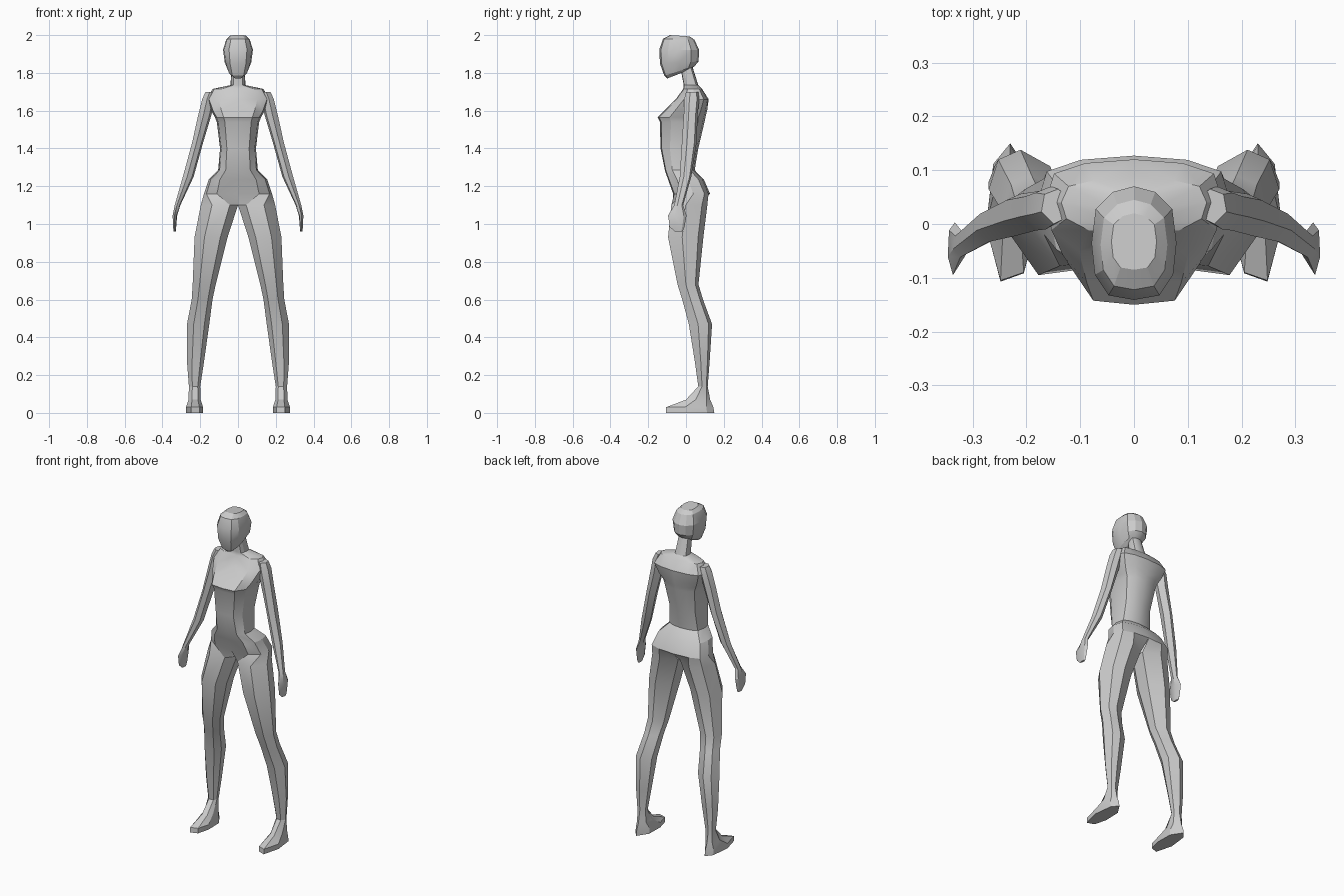
import bpy, bmesh, math

grey = bpy.data.materials.new("plain grey")
grey.diffuse_color = (0.6, 0.6, 0.6, 1)

# Section outlines as fractions of width and depth
HALF = [(0, 0), (.62, .03), (.93, .25), (1, .55), (.9, .85), (.55, .96), (0, 1)]
HEAD = [(0, 0), (.6, .04), (.92, .22), (1, .5), (.9, .8), (.5, .95), (0, 1)]
LEG = [(0, .35), (.22, .06), (.7, 0), (1, .4), (.85, .85), (.5, 1), (.03, .75)]
ARM = [(.15, .2), (.6, 0), (1, .35), (.9, .85), (.45, 1), (0, .65)]


def ring(bm, shape, zf, zb, x0, x1, yf, yb):
    return [bm.verts.new((x0 + u * (x1 - x0), yf + t * (yb - yf), zf + t * (zb - zf)))
            for u, t in shape]


def bridge(bm, rings, closed):
    for a, b in zip(rings, rings[1:]):
        n = len(a)
        for i in range(n if closed else n - 1):
            j = (i + 1) % n
            bm.faces.new((a[i], a[j], b[j], b[i]))


def finish(bm, name, angle=25):
    bmesh.ops.recalc_face_normals(bm, faces=bm.faces[:])
    mesh = bpy.data.meshes.new(name)
    bm.to_mesh(mesh)
    bm.free()
    mesh.materials.append(grey)
    obj = bpy.data.objects.new(name, mesh)
    bpy.context.collection.objects.link(obj)
    mirror = obj.modifiers.new("mirror", 'MIRROR')
    mirror.merge_threshold = 0.0005
    bpy.ops.object.select_all(action='DESELECT')
    bpy.context.view_layer.objects.active = obj
    obj.select_set(True)
    bpy.ops.object.modifier_apply(modifier="mirror")
    bpy.ops.object.shade_smooth_by_angle(angle=math.radians(angle))


# Neck, torso, legs and feet as one continuous skin
bm = bmesh.new()
torso = [  # z, half width, front y, back y
    (1.83, .034, -.03, .035), (1.735, .04, -.012, .065), (1.715, .135, -.015, .085),
    (1.66, .165, -.055, .12), (1.60, .142, -.115, .112), (1.565, .122, -.15, .103),
    (1.54, .112, -.138, .098), (1.40, .095, -.135, .065), (1.285, .105, -.112, .046),
    (1.235, .155, -.095, .095), (1.16, .18, -.068, .127)]
rings = [ring(bm, HALF, z, z, 0, w, f, b) for z, w, f, b in torso]
legs = [  # z, inner x, outer x, front y, back y
    (1.10, 0, .197, -.078, .113), (.93, .055, .23, -.095, .092), (.68, .118, .24, -.045, .066),
    (.60, .135, .245, -.02, .09), (.47, .152, .27, .015, .138), (.27, .18, .27, .047, .125),
    (.14, .2, .26, .065, .115), (.07, .198, .262, .0, .128), (.03, .185, .275, -.105, .145),
    (0, .185, .275, -.107, .15)]
leg_rings = [ring(bm, LEG, z, z, a, b, f, k) for z, a, b, f, k in legs]
bridge(bm, rings + leg_rings[:1], False)
bridge(bm, leg_rings, True)
bm.faces.new(leg_rings[-1])
finish(bm, "body")

# Head, tilted slightly at the jaw
bm = bmesh.new()
head = [  # front z, back z, half width, front y, back y
    (1.77, 1.815, .03, -.10, .015), (1.785, 1.835, .05, -.115, .045),
    (1.85, 1.86, .07, -.138, .066), (1.925, 1.92, .079, -.141, .07),
    (1.98, 1.975, .062, -.122, .045), (2.0, 1.993, .042, -.085, .02)]
rings = [ring(bm, HEAD, zf, zb, 0, w, f, b) for zf, zb, w, f, b in head]
bridge(bm, rings, False)
bm.faces.new(rings[0])
bm.faces.new(rings[-1])
finish(bm, "head")

# Arms and mitten hands
bm = bmesh.new()
arm = [  # z, inner x, outer x, front y, back y
    (1.70, .115, .172, .0, .065), (1.66, .125, .19, -.01, .07), (1.58, .14, .21, -.012, .062),
    (1.43, .185, .243, -.022, .056), (1.25, .235, .292, -.033, .028),
    (1.10, .305, .335, -.062, -.015), (1.045, .322, .346, -.095, .003),
    (.985, .327, .344, -.086, -.008), (.96, .329, .341, -.06, -.018)]
rings = [ring(bm, ARM, z, z, a, b, f, k) for z, a, b, f, k in arm]
bridge(bm, rings, True)
bm.faces.new(rings[0])
bm.faces.new(rings[-1])
finish(bm, "arms")
